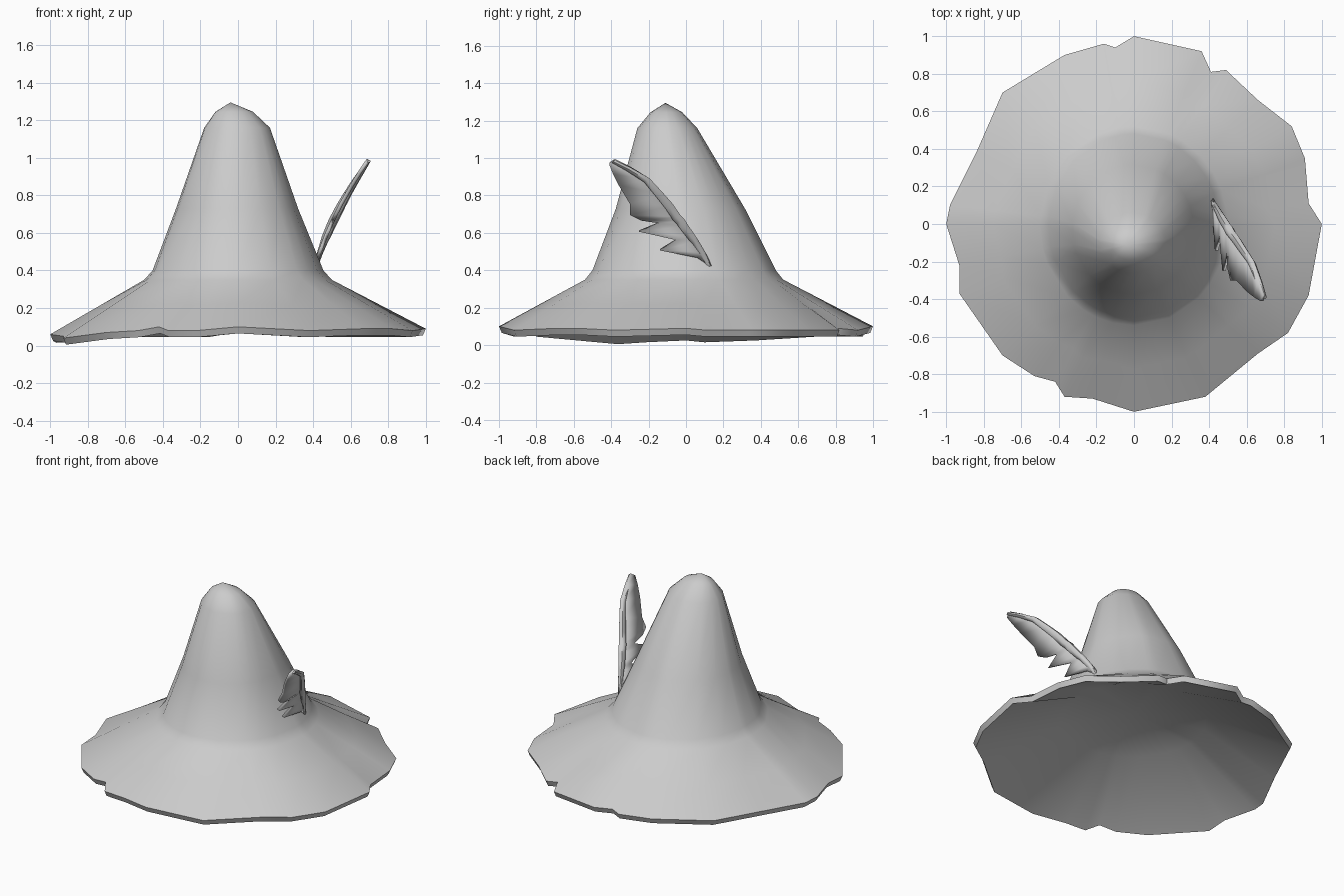
import bpy, bmesh, math
from mathutils import Vector

if "Cube" in bpy.data.objects:
    bpy.data.objects.remove(bpy.data.objects["Cube"], do_unlink=True)

felt = bpy.data.materials.new("light_grey")
felt.use_nodes = True
felt.diffuse_color = (0.6, 0.6, 0.6, 1)
felt.node_tree.nodes["Principled BSDF"].inputs["Base Color"].default_value = (0.6, 0.6, 0.6, 1)


def finish(bm, name, angle):
    """Turn a bmesh into a grey, smooth shaded object."""
    bmesh.ops.recalc_face_normals(bm, faces=bm.faces[:])
    mesh = bpy.data.meshes.new(name)
    bm.to_mesh(mesh)
    bm.free()
    mesh.materials.append(felt)
    obj = bpy.data.objects.new(name, mesh)
    bpy.context.collection.objects.link(obj)
    bpy.ops.object.select_all(action="DESELECT")
    obj.select_set(True)
    bpy.context.view_layer.objects.active = obj
    bpy.ops.object.shade_smooth_by_angle(angle=math.radians(angle))
    return obj


def bridge(bm, lower, upper):
    """Join two closed rings with quads."""
    for i in range(len(lower)):
        j = (i + 1) % len(lower)
        bm.faces.new((lower[i], lower[j], upper[j], upper[i]))


def cap(bm, ring, point):
    """Close a ring with a fan of triangles."""
    tip = bm.verts.new(point)
    for i in range(len(ring)):
        bm.faces.new((ring[i], ring[(i + 1) % len(ring)], tip))


# Ragged brim outline, counter-clockwise from the left side
rim = [Vector(p) for p in (
    (1, 0, .09), (.93, .11, .08), (.91, .35, .08), (.84, .52, .08), (.66, .66, .08),
    (.49, .82, .08), (.41, .81, .09), (.36, .92, .08), (0, 1, .1), (-.1, .94, .09),
    (-.16, .96, .08), (-.37, .9, .08), (-.7, .7, .08), (-.84, .38, .06), (-.98, .1, .05),
    (-1, 0, .06), (-.93, -.22, .05), (-.93, -.37, .04), (-.7, -.7, .07), (-.53, -.81, .08),
    (-.42, -.84, .1), (-.37, -.92, .08), (-.22, -.93, .08), (0, -1, .1), (.38, -.92, .08),
    (.66, -.69, .09), (.82, -.58, .09), (.93, -.38, .08))]
angles = [math.atan2(p.y, p.x) for p in rim]


def ellipse(cx, cy, rx, ry, z):
    return [Vector((cx + rx * math.cos(a), cy + ry * math.sin(a), z)) for a in angles]


# Hat: underside, rim edge, brim and leaning crown
bm = bmesh.new()
shoulder = ellipse(0, -.01, .5, .53, .35)
inner = ellipse(0, 0, .45, .46, .3)
edge_low = [Vector((p.x * .985, p.y * .985, p.z - .035)) for p in rim]
mid_brim = [s.lerp(p, .5) for s, p in zip(shoulder, rim)]
crown = [ellipse(*r) for r in (
    (0, -.01, .455, .49, .4), (-.005, -.03, .325, .345, .73),
    (-.005, -.1, .175, .16, 1.16), (-.02, -.105, .1, .085, 1.245))]
rings = [[bm.verts.new(p) for p in ring]
         for ring in (inner, edge_low, rim, mid_brim, shoulder, *crown)]
for a, b in zip(rings, rings[1:]):
    bridge(bm, a, b)
cap(bm, rings[0], (0, 0, .35))
cap(bm, rings[-1], (-.04, -.11, 1.295))
finish(bm, "hat", 60)


# Feather: a curved vane with ragged barbs on its front edge
def on_feather(y, z):
    t = z - .42
    return Vector((.41 + .3 * t + .35 * t * t, y, z))


spine = [(.14, .42), (.1, .5), (.06, .56), (.04, .585), (0, .64), (-.02, .67),
         (-.04, .69), (-.08, .75), (-.13, .81), (-.2, .89), (-.3, .95), (-.38, .99)]
barbs = [(.12, .43), (.06, .47), (-.14, .51), (-.05, .565), (-.25, .61), (-.14, .655),
         (-.24, .67), (-.3, .7), (-.3, .76), (-.36, .86), (-.39, .92), (-.41, .97)]
bm = bmesh.new()
back = [bm.verts.new(on_feather(*p)) for p in spine]
front = [bm.verts.new(on_feather(*p)) for p in barbs]
for i in range(len(spine) - 1):
    bm.faces.new((back[i], back[i + 1], front[i + 1], front[i]))
vane = finish(bm, "feather_vane", 45)
thick = vane.modifiers.new("thickness", "SOLIDIFY")
thick.thickness = .02
thick.offset = 0

# Feather shaft: a tapered six-sided tube along the back edge
bm = bmesh.new()
tube = []
for i, p in enumerate(spine):
    r = .012 + .016 * math.sin(math.pi * i / (len(spine) - 1))
    centre = on_feather(*p) + Vector((0, -.01, -.008))
    tube.append([bm.verts.new(centre + Vector((r * math.cos(k * math.pi / 3),
                 r * .8 * math.sin(k * math.pi / 3), r * .6 * math.sin(k * math.pi / 3))))
                 for k in range(6)])
for a, b in zip(tube, tube[1:]):
    bridge(bm, a, b)
for end in (tube[0], tube[-1]):
    bm.faces.new(end)
finish(bm, "feather_shaft", 60)
